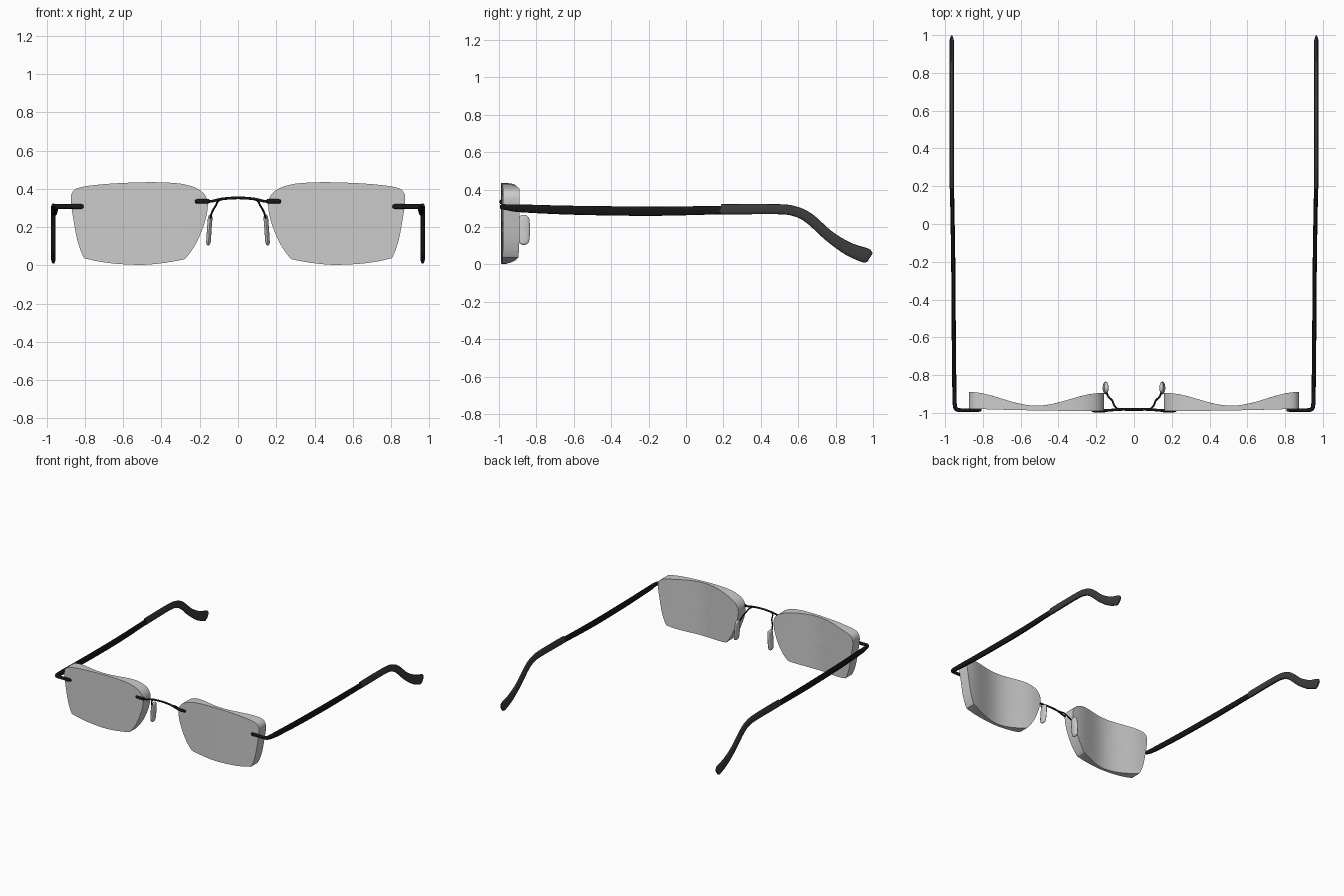
import bpy, bmesh, math
from mathutils import Vector

if "Cube" in bpy.data.objects:
    bpy.data.objects.remove(bpy.data.objects["Cube"])


def material(name, v):
    m = bpy.data.materials.new(name)
    m.diffuse_color = (v, v, v, 1)
    m.use_nodes = True
    m.node_tree.nodes["Principled BSDF"].inputs["Base Color"].default_value = m.diffuse_color
    return m


BLACK = material("black_metal", 0.008)
DARK = material("dark_tip", 0.045)


def spline(pts, steps, closed=False):
    # Catmull-Rom interpolation over tuples of any length
    n, out = len(pts), []
    get = (lambda i: pts[i % n]) if closed else (lambda i: pts[max(0, min(n - 1, i))])
    for i in range(n if closed else n - 1):
        for s in range(steps):
            t = s / steps
            out.append(tuple(
                0.5 * (2 * b + (c - a) * t + (2 * a - 5 * b + 4 * c - d) * t * t
                       + (3 * b - a - 3 * c + d) * t ** 3)
                for a, b, c, d in zip(get(i - 1), get(i), get(i + 1), get(i + 2))))
    if not closed:
        out.append(tuple(pts[-1]))
    return out


def finish(name, bm, mat=None, mirror=True):
    bmesh.ops.recalc_face_normals(bm, faces=bm.faces)
    me = bpy.data.meshes.new(name)
    bm.to_mesh(me)
    bm.free()
    ob = bpy.data.objects.new(name, me)
    bpy.context.collection.objects.link(ob)
    if mat:
        me.materials.append(mat)
    bpy.ops.object.select_all(action='DESELECT')
    ob.select_set(True)
    bpy.context.view_layer.objects.active = ob
    bpy.ops.object.shade_smooth_by_angle(angle=math.radians(35))
    if mirror:
        ob.modifiers.new("mirror", 'MIRROR').use_bisect_axis[0] = False
    return ob


def sweep(name, pts, mat=None, mirror=True, steps=4, ref=(0, 0, 1), sides=16, power=1.0):
    # pts: (x, y, z, half width, half height) along the path
    p = spline(pts, steps)
    bm, rings = bmesh.new(), []
    for i, q in enumerate(p):
        tan = (Vector(p[min(i + 1, len(p) - 1)][:3]) - Vector(p[max(i - 1, 0)][:3])).normalized()
        side = tan.cross(Vector(ref)).normalized()
        up = side.cross(tan)
        ring = []
        for k in range(sides):
            a = 2 * math.pi * k / sides
            c, s = math.cos(a), math.sin(a)
            c = math.copysign(abs(c) ** power, c)
            s = math.copysign(abs(s) ** power, s)
            ring.append(bm.verts.new(Vector(q[:3]) + side * c * q[3] + up * s * q[4]))
        rings.append(ring)
    for r0, r1 in zip(rings, rings[1:]):
        for k in range(sides):
            j = (k + 1) % sides
            bm.faces.new((r0[k], r0[j], r1[j], r1[k]))
    bm.faces.new(rings[0])
    bm.faces.new(rings[-1])
    return finish(name, bm, mat, mirror)


# Lenses: near-flat front, back hollowed across x
OUTLINE = [(.874, .34), (.864, .385), (.817, .41), (.67, .427), (.46, .435), (.30, .427),
           (.21, .40), (.168, .36), (.158, .31), (.173, .228), (.215, .123), (.267, .045),
           (.30, .028), (.41, .01), (.52, .003), (.67, .012), (.785, .033), (.81, .05),
           (.84, .133), (.864, .264)]


def front_y(x):
    return -0.99 + 0.012 * max(0, (x - .16) / .71) ** 2


def back_y(x):
    t = max(-1, min(1, (x - .52) / .355))
    return -0.927 + (0.003 * t) - 0.035 * math.cos(math.pi * t)


bm = bmesh.new()
edge = spline(OUTLINE, 4, True)
cx, cz = .52, .225
rims = []
for fy in (front_y, back_y):
    rings = []
    for k in range(8):
        f = 1 - k / 8
        rings.append([bm.verts.new((cx + (x - cx) * f, fy(cx + (x - cx) * f), cz + (z - cz) * f))
                      for x, z in edge])
    mid = bm.verts.new((cx, fy(cx), cz))
    n = len(edge)
    for a, b in zip(rings, rings[1:]):
        for i in range(n):
            j = (i + 1) % n
            bm.faces.new((a[i], a[j], b[j], b[i]))
    for i in range(n):
        bm.faces.new((rings[-1][i], rings[-1][(i + 1) % n], mid))
    rims.append(rings[0])
for i in range(n):
    j = (i + 1) % n
    bm.faces.new((rims[0][i], rims[0][j], rims[1][j], rims[1][i]))
finish("lens", bm)

# Bridge wire and its clamps on the lenses
sweep("bridge", [(-.18, -.987, .335, .007, .007), (-.14, -.987, .335, .007, .007),
                 (-.08, -.982, .348, .007, .007), (0, -.982, .353, .007, .007),
                 (.08, -.982, .348, .007, .007), (.14, -.987, .335, .007, .007),
                 (.18, -.987, .335, .007, .007)], BLACK, False)
sweep("bridge_clamp", [(.15, -.988, .335, .006, .008), (.158, -.988, .335, .009, .012),
                       (.212, -.988, .335, .009, .012), (.226, -.988, .335, .004, .006)], BLACK)

# Nose pad arms and pads
sweep("nose_pad_arm", [(.085, -.982, .347, .005, .005), (.105, -.96, .335, .005, .005),
                       (.115, -.935, .315, .005, .005), (.135, -.915, .28, .005, .005),
                       (.148, -.885, .235, .005, .005)], BLACK)
sweep("nose_pad", [(.144, -.868, .265, .003, .008), (.1445, -.868, .26, .009, .019),
                   (.146, -.868, .243, .012, .03), (.15, -.868, .19, .012, .034),
                   (.154, -.868, .128, .012, .03), (.156, -.868, .111, .009, .019),
                   (.1565, -.868, .105, .003, .008)], ref=(0, 1, 0))

# Temple: clamp across the lens, rounded corner, long arm
sweep("temple_arm", [(.808, -.985, .308, .005, .006), (.82, -.985, .308, .009, .012),
                     (.88, -.985, .308, .009, .012), (.925, -.985, .308, .010, .012),
                     (.942, -.978, .308, .011, .014), (.949, -.955, .306, .011, .016),
                     (.951, -.88, .300, .011, .021), (.954, -.6, .290, .011, .024),
                     (.957, -.2, .285, .011, .025), (.962, .1, .289, .011, .023),
                     (.964, .2, .291, .011, .022)], BLACK, power=.75)

# Temple tip: covers the arm end and bends down behind the ear
sweep("temple_tip", [(.964, .19, .294, .011, .024), (.964, .21, .295, .012, .028),
                     (.965, .48, .296, .012, .027), (.965, .58, .285, .012, .027),
                     (.965, .66, .246, .012, .028), (.965, .765, .152, .012, .029),
                     (.965, .87, .083, .012, .035), (.965, .955, .050, .012, .040),
                     (.965, .973, .042, .010, .036), (.965, .983, .036, .006, .027)],
      DARK, power=.75)
